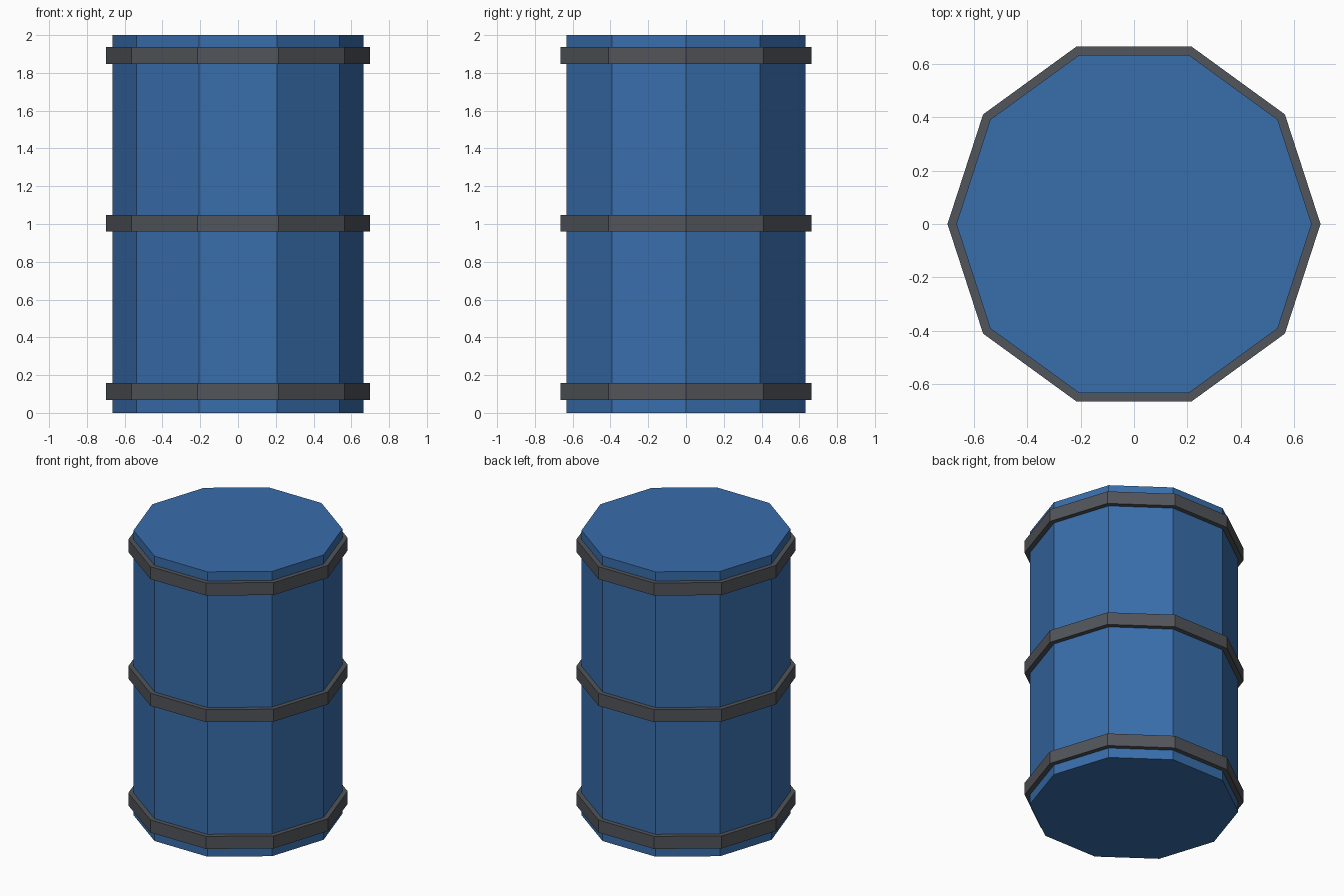
import bpy
import math

if "Cube" in bpy.data.objects:
    bpy.data.objects.remove(bpy.data.objects["Cube"])

SIDES = 10


def material(name, rgb):
    mat = bpy.data.materials.new(name)
    mat.diffuse_color = (*rgb, 1.0)
    mat.use_nodes = True
    mat.node_tree.nodes["Principled BSDF"].inputs["Base Color"].default_value = mat.diffuse_color
    return mat


def drum(name, radius, bottom, top, mat):
    """Ten-sided flat-shaded cylinder with corners on the x axis."""
    bpy.ops.mesh.primitive_cylinder_add(
        vertices=SIDES, radius=radius, depth=top - bottom,
        location=(0, 0, (bottom + top) / 2), rotation=(0, 0, math.pi / 2))
    obj = bpy.context.object
    obj.name = name
    obj.data.materials.append(mat)
    return obj


blue = material("blue_paint", (0.04, 0.155, 0.41))
grey = material("dark_grey_metal", (0.083, 0.089, 0.1))

# Barrel body
drum("barrel_body", 0.665, 0.0, 2.0, blue)

# Three metal hoops around the body
for name, z in (("lower_hoop", 0.113), ("middle_hoop", 1.003), ("upper_hoop", 1.892)):
    drum(name, 0.698, z - 0.044, z + 0.044, grey)
